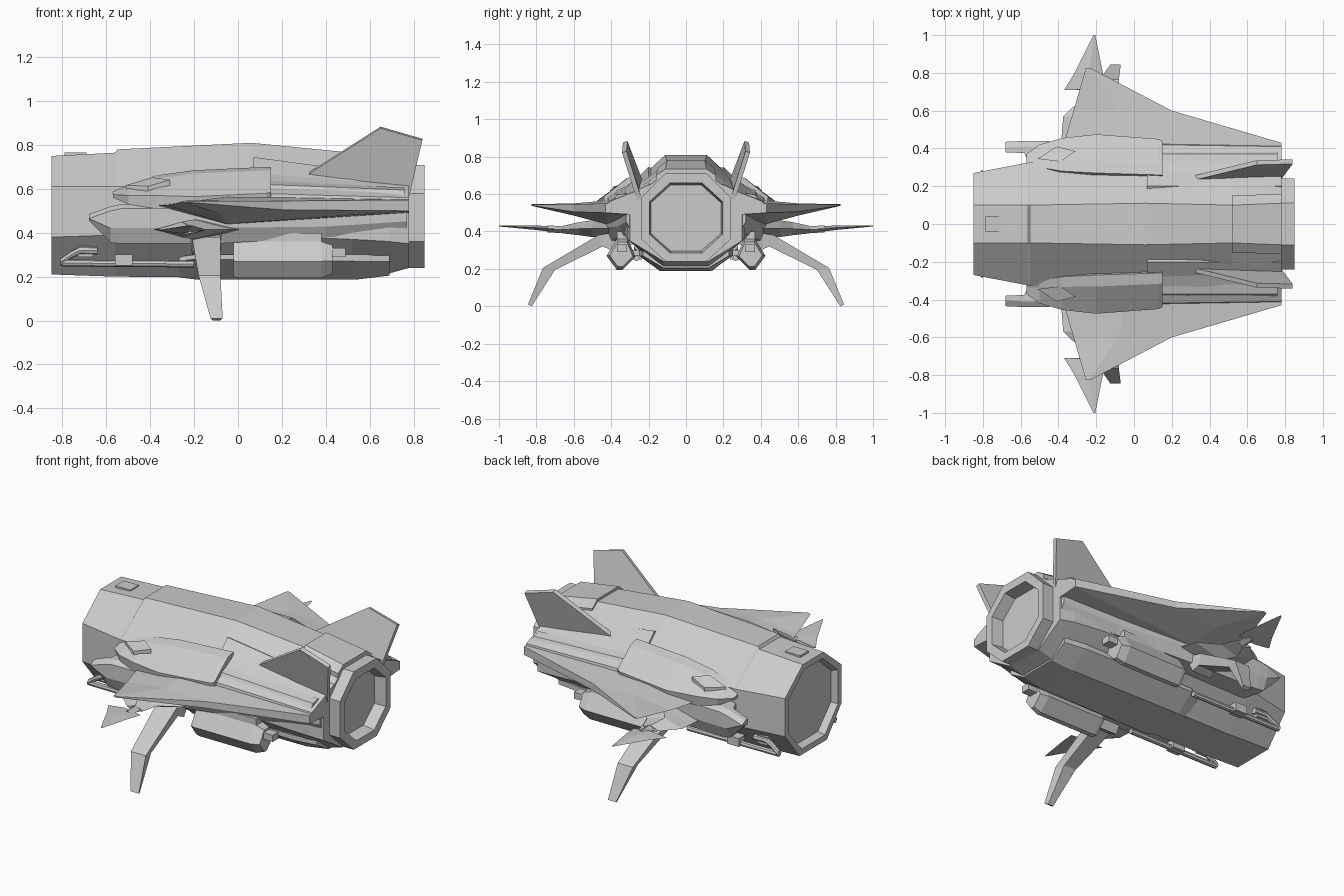
import bpy, bmesh
from math import sin, cos, pi
from mathutils import Vector


def loft(name, sections, mirror=False):
    """Skin a list of equal-length closed 3D sections, capping both ends."""
    bm = bmesh.new()
    rings = [[bm.verts.new(p) for p in s] for s in sections]
    n = len(rings[0])
    for a, b in zip(rings, rings[1:]):
        for i in range(n):
            j = (i + 1) % n
            bm.faces.new((a[i], a[j], b[j], b[i]))
    bm.faces.new(rings[0])
    bm.faces.new(rings[-1])
    bmesh.ops.recalc_face_normals(bm, faces=bm.faces)
    me = bpy.data.meshes.new(name)
    bm.to_mesh(me)
    bm.free()
    ob = bpy.data.objects.new(name, me)
    bpy.context.collection.objects.link(ob)
    if mirror:
        m = ob.modifiers.new("mirror", 'MIRROR')
        m.use_axis = (False, True, False)
        m.use_mirror_merge = False
    return ob


def along_x(name, stations, mirror=True):
    """Stations are (x, [(y, z), ...])."""
    return loft(name, [[(x, y, z) for y, z in pts] for x, pts in stations], mirror)


def octo(x, w, t, b, zt, zh, zl, zb):
    """Octagonal hull station: half widths (side, top, bottom) and heights."""
    half = [(t, zt), (w, zh), (w, zl), (b, zb)]
    return x, half + [(-y, z) for y, z in reversed(half)]


def box(name, x0, x1, y0, y1, z0, z1, mirror=True):
    q = [(y0, z0), (y1, z0), (y1, z1), (y0, z1)]
    return along_x(name, [(x0, q), (x1, q)], mirror)


def rod(name, path, r, n=8):
    """Mirrored round bar through points running mostly along x."""
    loft(name, [[(x, y + r * cos(2 * pi * i / n), z + r * sin(2 * pi * i / n))
                 for i in range(n)] for x, y, z in path], True)


# Main hull with a shallow recessed nose face
along_x("hull", [
    octo(-0.81, .225, .09, .10, .70, .58, .39, .26),
    octo(-0.85, .235, .09, .11, .715, .59, .385, .245),
    octo(-0.85, .27, .10, .13, .75, .61, .38, .21),
    octo(-0.56, .325, .10, .13, .765, .61, .39, .20),
    octo(-0.55, .325, .10, .13, .78, .61, .39, .20),
    octo(0.06, .33, .11, .13, .81, .61, .39, .195),
    octo(0.52, .325, .10, .12, .765, .60, .37, .195),
    octo(0.69, .315, .10, .12, .735, .59, .36, .215),
    octo(0.78, .30, .10, .12, .71, .58, .35, .24),
], False)

# Deep octagonal exhaust, collar and belly plate
along_x("exhaust_ring", [
    octo(0.70, .24, .11, .11, .71, .58, .36, .24),
    octo(0.85, .24, .11, .11, .71, .58, .36, .24),
    octo(0.85, .195, .085, .085, .66, .56, .385, .285),
    octo(0.73, .18, .08, .08, .64, .55, .39, .305),
], False)
along_x("rear_collar", [
    octo(0.52, .15, .10, .10, .78, .74, .5, .45),
    octo(0.78, .16, .11, .11, .735, .70, .5, .45),
], False)
along_x("belly_plate", [
    octo(-0.27, .22, .12, .12, .3, .29, .27, .197),
    octo(-0.2, .25, .14, .14, .31, .30, .28, .188),
    octo(0.55, .25, .13, .13, .31, .30, .27, .188),
    octo(0.69, .23, .12, .12, .31, .30, .27, .205),
], False)
box("nose_hatch", -0.79, -0.69, -.04, .04, .73, .765, False)


# Shoulder pods with pointed noses, and their sensor lenses
def pod(x, yi, yo, zt, zm, zb):
    return x, [(.2, zb), (yi, zt), (yi + (yo - yi) * .3, zt - .015),
               (yo, zm), (yo - .01, zb)]


along_x("shoulder_pod", [
    pod(-0.57, .32, .37, .59, .575, .56),
    pod(-0.50, .30, .42, .625, .57, .53),
    pod(-0.38, .28, .455, .66, .57, .51),
    pod(-0.20, .27, .475, .685, .565, .51),
    pod(0.13, .26, .45, .70, .58, .53),
    pod(0.15, .26, .44, .70, .585, .55),
])
loft("pod_lens", [[(-.51, .345, .605 + d), (-.41, .41, .60 + d),
                   (-.31, .385, .63 + d), (-.39, .33, .64 + d)] for d in (-.04, .012)], True)

# Rear shoulder fairing and its raised strake
along_x("rear_fairing", [
    (0.07, [(.1, .54), (.1, .70), (.2, .745), (.28, .67), (.42, .58), (.43, .54)]),
    (0.78, [(.1, .53), (.1, .62), (.2, .65), (.26, .62), (.41, .56), (.42, .52)]),
])
along_x("strake", [
    (0.13, [(.31, .55), (.32, .64), (.37, .62), (.41, .55)]),
    (0.76, [(.31, .53), (.32, .605), (.37, .595), (.41, .53)]),
])


# Side cheek nacelle
def cheek(x, yo, zt, zb, yi=.25):
    return x, [(yi, zb), (yo - .03, zb), (yo, zb + (zt - zb) * .4), (yo, zt - .02), (yo - .03, zt), (yi, zt)]


along_x("cheek_nacelle", [
    cheek(-0.68, .435, .485, .455, .38), cheek(-0.58, .44, .52, .355, .375),
    cheek(-0.53, .44, .53, .35), cheek(-0.10, .43, .53, .35),
    cheek(0.40, .36, .50, .38), cheek(0.77, .32, .53, .40),
])


# Swept main wing: leading edge, upper crest, trailing edge, lower keel
def rib(y, le, te, z, top, keel, mid, th):
    return [(le, y, z), (mid, y, top), (te, y, z + th), (te, y, z - th), (mid, y, keel)]


loft("main_wing", [
    rib(.28, -.39, .78, .525, .57, .43, -.05, .035),
    rib(.43, -.37, .78, .525, .565, .44, -.05, .025),
    rib(.60, -.32, .20, .525, .55, .485, -.08, .02),
    rib(.825, -.255, -.23, .542, .546, .537, -.24, .003),
], True)


# Lower stub arm, pivot pin and small tip blade
def diamond(y, a, b, z, h):
    m = (a + b) / 2
    return [(a, y, z), (m, y, z + h), (b, y, z), (m, y, z - h)]


loft("stub_arm", [diamond(.28, -.40, .05, .415, .05), diamond(.50, -.38, -.02, .415, .045),
                  diamond(.57, -.375, -.14, .415, .035), diamond(.66, -.28, -.17, .41, .02)], True)
loft("blade_pin", [diamond(.64, -.25, -.19, .41, .02), diamond(.74, -.25, -.19, .413, .018)], True)
loft("tip_blade", [diamond(.71, -.37, -.29, .412, .006), diamond(.712, -.368, -.15, .412, .015),
                   diamond(.80, -.315, -.165, .42, .012), diamond(1.0, -.215, -.205, .43, .003)], True)

# Bent landing fins, pointing outward then down
loft("landing_fin", [
    [(a, y0, z0), (b, y0, z0), (b - .01, y1, z1), (a + .01, y1, z1)]
    for a, b, y0, z0, y1, z1 in [
        (-.22, -.07, .36, .40, .40, .30), (-.21, -.08, .47, .38, .445, .32),
        (-.18, -.08, .765, .205, .70, .195), (-.125, -.07, .845, .01, .825, .0)]], True)


# Canted tail fins
def fin_slice(off):
    pts = [(.32, .245, .67), (.65, .325, .88), (.84, .33, .825), (.78, .25, .57), (.45, .235, .6)]
    return [Vector(p) + Vector((0, off, off * -.3)) for p in pts]


loft("tail_fin", [fin_slice(-.012), fin_slice(.012)], True)


# Underslung weapon pods, tilted, with rear nozzles
def tilted(x, s):
    prof = [(-.07, -.015), (.0, -.085), (.03, -.085), (.085, -.01), (.03, .08), (-.03, .08)]
    return x, [(.34 + y * s, .28 + z * s) for y, z in prof]


along_x("lower_pod", [tilted(-.02, .95), tilted(0.0, 1), tilted(.38, 1), tilted(.43, .8)])
box("pod_nozzle", .40, .49, .315, .37, .29, .33)
box("pod_pylon", -.02, .38, .24, .37, .33, .40)

# Long guns beneath the cheeks
rod("gun_barrel", [(-.80, .265, .262), (-.2, .265, .258)], .016)
rod("gun_brace", [(-.81, .265, .265), (-.76, .26, .30), (-.72, .26, .32), (-.64, .26, .318)], .018)
box("gun_block", -.56, -.48, .235, .295, .25, .30)
box("gun_mount", -.73, -.66, .2, .265, .29, .34)
